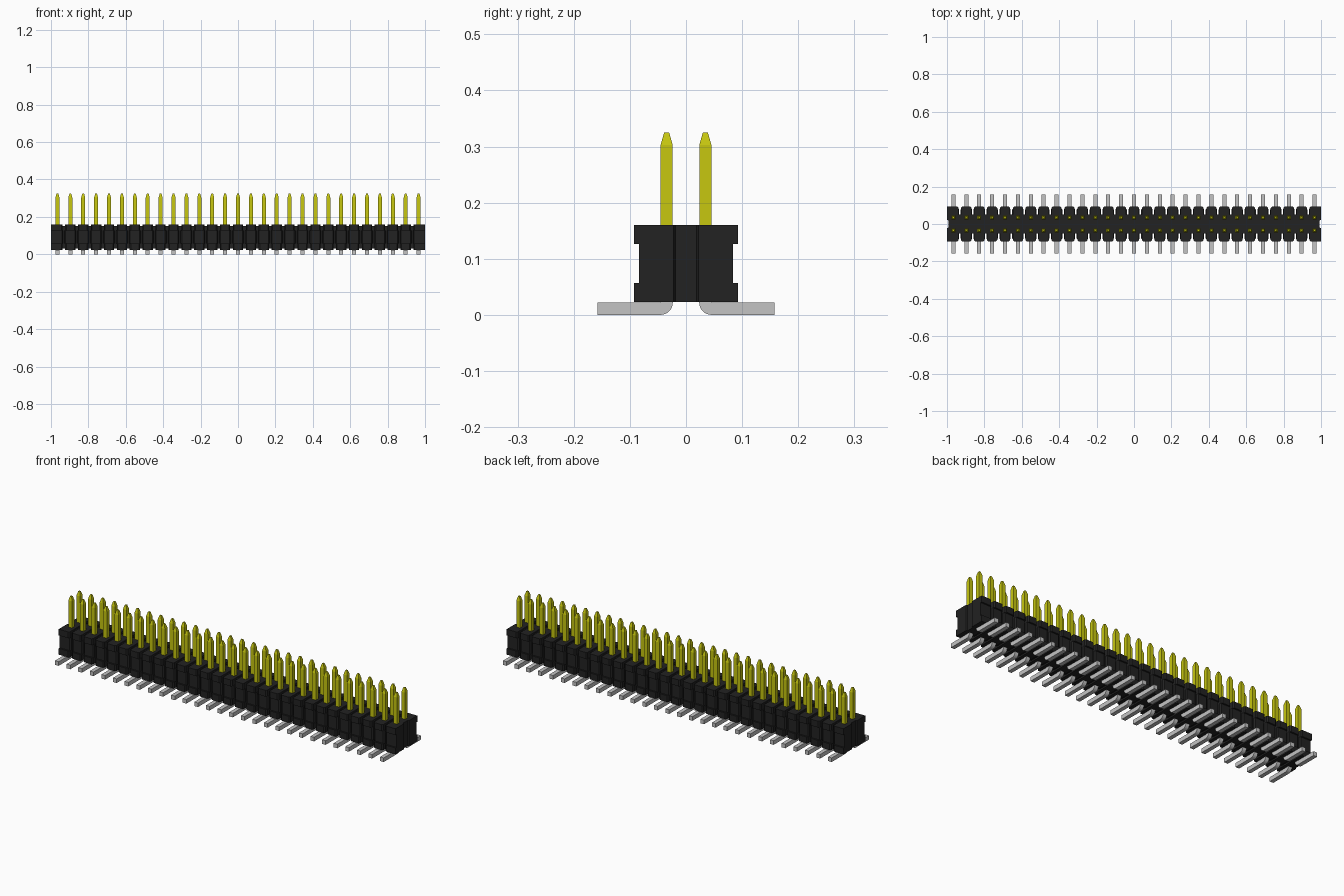
import bpy, bmesh
from mathutils import Matrix, Vector

cube = bpy.data.objects.get("Cube")
if cube:
    bpy.data.objects.remove(cube, do_unlink=True)

COLS = 29
PITCH = 2 / COLS
ROW_Y = 0.0345          # distance of each pin row from the centre line
PIN = 0.0108            # half the pin thickness
BASE, TOP = 0.023, 0.16  # bottom and top of the housing


def material(name, rgb, roughness=0.6):
    m = bpy.data.materials.new(name)
    m.use_nodes = True
    m.diffuse_color = (*rgb, 1)
    bsdf = m.node_tree.nodes["Principled BSDF"]
    bsdf.inputs["Base Color"].default_value = (*rgb, 1)
    bsdf.inputs["Roughness"].default_value = roughness
    return m


black = material("black plastic", (0.016, 0.016, 0.016))
gold = material("yellow gold", (0.57, 0.57, 0.005))
silver = material("silver metal", (0.55, 0.55, 0.55))


def prism(bm, outline, depth):
    """Extrude a closed 3D outline along the depth vector."""
    face = bm.faces.new([bm.verts.new(p) for p in outline])
    new = bmesh.ops.extrude_face_region(bm, geom=[face])["geom"]
    verts = [v for v in new if isinstance(v, bmesh.types.BMVert)]
    bmesh.ops.translate(bm, verts=verts, vec=Vector(depth))


def box(bm, lo, hi):
    prism(bm, [(lo[0], lo[1], lo[2]), (hi[0], lo[1], lo[2]),
               (hi[0], hi[1], lo[2]), (lo[0], hi[1], lo[2])],
          (0, 0, hi[2] - lo[2]))


def finish(bm, name, mat):
    bmesh.ops.recalc_face_normals(bm, faces=bm.faces)
    mesh = bpy.data.meshes.new(name)
    bm.to_mesh(mesh)
    bm.free()
    mesh.materials.append(mat)
    obj = bpy.data.objects.new(name, mesh)
    bpy.context.collection.objects.link(obj)
    return obj


def side(sign, half_y, gap, outer):
    """Plan of one half of a housing block, from front to back."""
    x = PITCH / 2
    if outer:            # end wall with a shallow central slot
        pts = [(x, -half_y), (x, -0.022), (x - 0.007, -0.019),
               (x - 0.007, 0.019), (x, 0.022), (x, half_y)]
    else:                # chamfered corners beside the gap
        x -= gap / 2
        c = 0.006
        pts = [(x - c, -half_y), (x, -half_y + c), (x, half_y - c), (x - c, half_y)]
    return [(sign * px, py) for px, py in pts]


# Housing: a wide foot, a narrower waist and a wide cap per column
bm = bmesh.new()
for i in range(COLS):
    cx = (i - (COLS - 1) / 2) * PITCH
    for half_y, gap, z0, z1 in ((0.0925, 0.014, BASE, 0.057),
                                (0.084, 0.008, 0.057, 0.126),
                                (0.0925, 0.014, 0.126, TOP)):
        plan = side(1, half_y, gap, i == COLS - 1) + side(-1, half_y, gap, i == 0)[::-1]
        prism(bm, [(cx + x, y, z0) for x, y in plan], (0, 0, z1 - z0))
    # Neck joining this block to the next
    if i < COLS - 1:
        nx = cx + PITCH / 2
        box(bm, (nx - 0.008, -0.05, BASE + 0.008), (nx + 0.008, 0.05, TOP - 0.008))
finish(bm, "housing", black)

# Pins: square posts with tapered tips
bm = bmesh.new()
for i in range(COLS):
    cx = (i - (COLS - 1) / 2) * PITCH
    for s in (-1, 1):
        rings = []
        for z, r in ((0.1, PIN), (0.303, PIN), (0.325, 0.0045)):
            rings.append([bm.verts.new((cx + a * r, s * ROW_Y + b * r, z))
                          for a, b in ((-1, -1), (1, -1), (1, 1), (-1, 1))])
        for lower, upper in zip(rings, rings[1:]):
            for k in range(4):
                n = (k + 1) % 4
                bm.faces.new((lower[k], lower[n], upper[n], upper[k]))
        bm.faces.new(rings[0][::-1])
        bm.faces.new(rings[-1])
finish(bm, "contact_pins", gold)

# Feet: flat strips with a rounded inner heel
bm = bmesh.new()
heel = [Matrix.Rotation(k * 1.5708 / 6, 2) @ Vector((-1, 0)) for k in range(7)]
profile = [(0.0455 + p.x * 0.022, 0.022 + p.y * 0.022) for p in heel]
profile += [(0.158, 0), (0.158, 0.022), (0.0455, 0.022), (0.0455, 0.04), (0.0235, 0.04)]
for i in range(COLS):
    cx = (i - (COLS - 1) / 2) * PITCH
    for s in (-1, 1):
        prism(bm, [(cx - PIN, s * y, z) for y, z in profile], (2 * PIN, 0, 0))
finish(bm, "solder_feet", silver)
